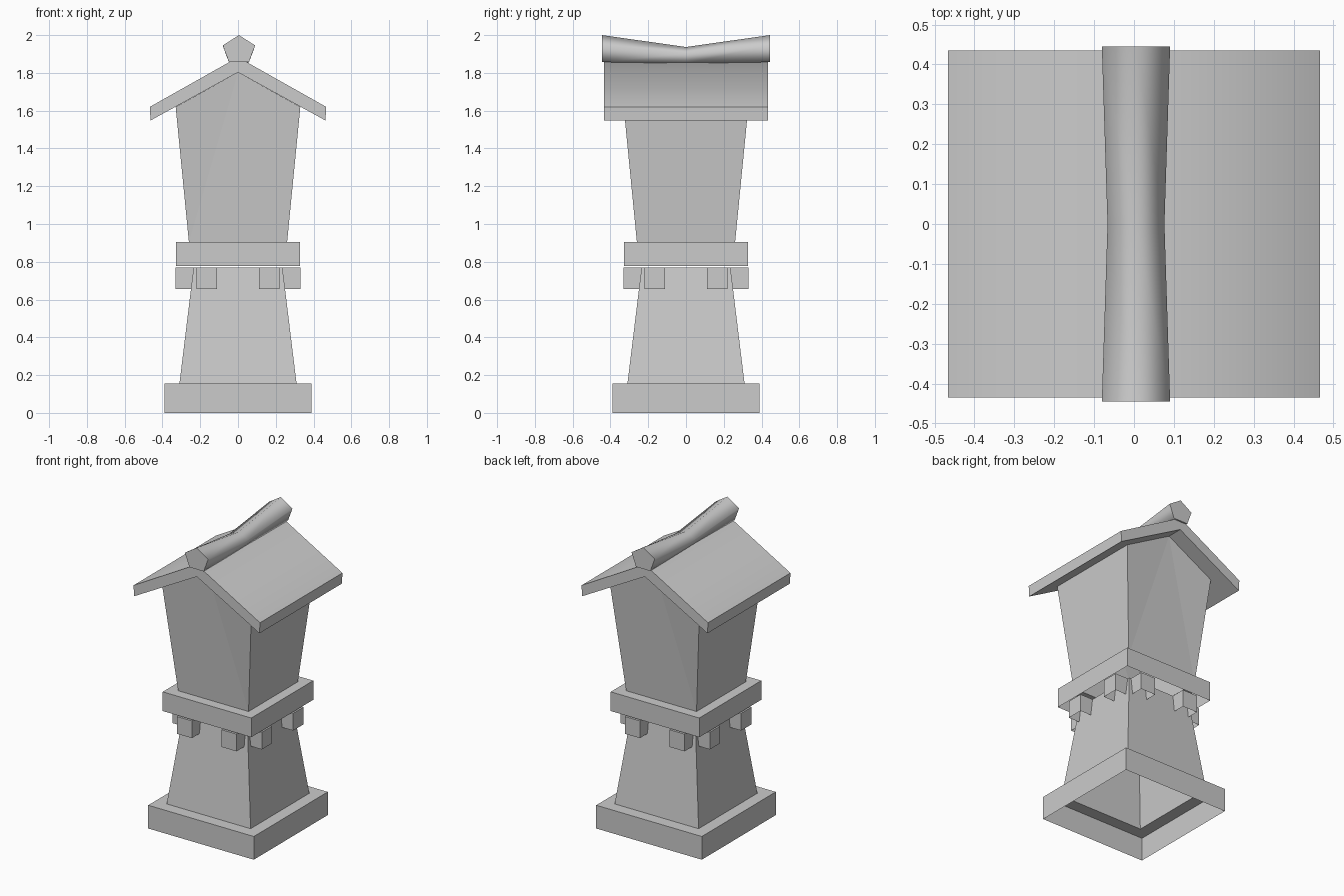
import bpy, bmesh
from math import sin, cos, radians

cube = bpy.data.objects.get("Cube")
if cube:
    bpy.data.objects.remove(cube, do_unlink=True)

stone = bpy.data.materials.new("grey_stone")
stone.use_nodes = True
GREY = (0.6, 0.6, 0.6, 1)
stone.diffuse_color = GREY
stone.node_tree.nodes["Principled BSDF"].inputs["Base Color"].default_value = GREY


def finish(name, bm):
    bmesh.ops.recalc_face_normals(bm, faces=bm.faces[:])
    mesh = bpy.data.meshes.new(name)
    bm.to_mesh(mesh)
    bm.free()
    mesh.materials.append(stone)
    obj = bpy.data.objects.new(name, mesh)
    bpy.context.collection.objects.link(obj)
    return obj


def loft(bm, sections):
    """Skin a list of closed point loops; returns the vertex loops and side faces."""
    loops = [[bm.verts.new(p) for p in s] for s in sections]
    faces = []
    for a, b in zip(loops, loops[1:]):
        for i in range(len(a)):
            j = (i + 1) % len(a)
            faces.append(bm.faces.new((a[i], a[j], b[j], b[i])))
    return loops, faces


def square(half, z):
    return [(sx * half, sy * half, z) for sx, sy in ((-1, -1), (1, -1), (1, 1), (-1, 1))]


# Plinth and tapered pillar, one hollow shell
bm = bmesh.new()
loft(bm, [square(0.39, 0), square(0.39, 0.155), square(0.31, 0.155), square(0.235, 0.77)])
finish("base_pillar", bm)

# Ledge and flared lantern house with gables, one hollow shell
bm = bmesh.new()
loops, _ = loft(bm, [square(0.327, 0.777), square(0.327, 0.905), square(0.26, 0.905)])
low = loops[-1]
top = [bm.verts.new(p) for p in square(0.33, 1.62)]
for a, b, y in ((0, 1, -0.33), (2, 3, 0.33)):
    peak = bm.verts.new((0, y, 1.803))
    bm.faces.new((low[a], low[b], peak))
    bm.faces.new((low[b], top[b], peak))
    bm.faces.new((low[a], peak, top[a]))
for a, b in ((1, 2), (3, 0)):
    bm.faces.new((low[a], low[b], top[b], top[a]))
finish("ledge_and_house", bm)

# Pairs of brackets under the ledge on all four sides, open underneath
bm = bmesh.new()
for side in range(4):
    c, s = cos(radians(90 * side)), sin(radians(90 * side))
    for u in (-0.165, 0.165):
        corners = [(u - 0.055, -0.33), (u + 0.055, -0.33), (u + 0.055, -0.225), (u - 0.055, -0.225)]
        ring = [(x * c - y * s, x * s + y * c) for x, y in corners]
        loops, _ = loft(bm, [[(x, y, z) for x, y in ring] for z in (0.655, 0.77)])
        bm.faces.new(loops[-1])
finish("brackets", bm)

# Gabled roof slab, the two upper slopes blended over the crest
bm = bmesh.new()
profile = [(-0.467, 1.62), (0, 1.883), (0.467, 1.62), (0.463, 1.548), (0, 1.803), (-0.463, 1.548)]
loops, sides = loft(bm, [[(x, y, z) for x, z in profile] for y in (-0.435, 0.435)])
for f in sides[:2]:
    f.smooth = True
for loop in loops:
    for half in ((0, 1, 4, 5), (1, 2, 3, 4)):
        bm.faces.new([loop[i] for i in half])
finish("roof", bm)

# Five-sided ridge beam, pinched in the middle
bm = bmesh.new()
sections = []
for y, rx, rz, zc in ((-0.445, 0.09, 0.079, 1.921), (0, 0.075, 0.048, 1.889), (0.445, 0.09, 0.079, 1.921)):
    angles = [radians(90 + 72 * i) for i in range(5)]
    sections.append([(0.005 + rx * cos(a), y, zc + rz * sin(a)) for a in angles])
loops, sides = loft(bm, sections)
for f in sides:
    f.smooth = True
bm.faces.new(loops[0])
bm.faces.new(loops[-1])
finish("ridge_beam", bm)
